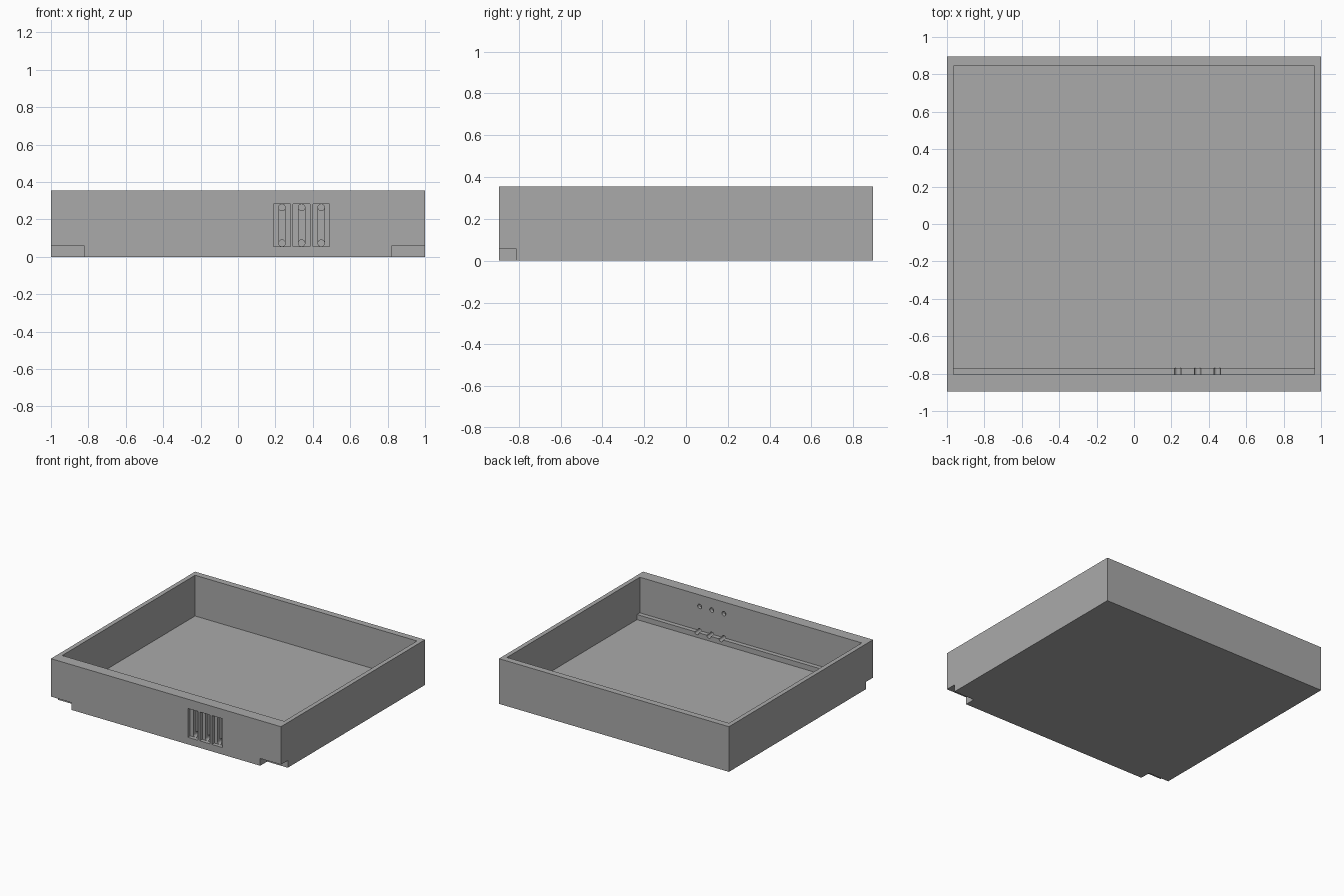
import bpy
import bmesh
import math
from mathutils import Matrix, Vector

cube = bpy.data.objects.get("Cube")
if cube:
    bpy.data.objects.remove(cube, do_unlink=True)

grey = bpy.data.materials.new("plain grey")
grey.use_nodes = True
GREY = (0.4, 0.4, 0.4, 1)
grey.diffuse_color = GREY
grey.node_tree.nodes["Principled BSDF"].inputs["Base Color"].default_value = GREY


def finish(name, bm):
    mesh = bpy.data.meshes.new(name)
    bm.to_mesh(mesh)
    bm.free()
    mesh.materials.append(grey)
    obj = bpy.data.objects.new(name, mesh)
    bpy.context.collection.objects.link(obj)
    return obj


def box(name, x, y, z):
    bm = bmesh.new()
    size = Vector((x[1] - x[0], y[1] - y[0], z[1] - z[0]))
    centre = Vector((sum(x) / 2, sum(y) / 2, sum(z) / 2))
    bmesh.ops.create_cube(bm, matrix=Matrix.Translation(centre) @ Matrix.Diagonal(size).to_4x4())
    return finish(name, bm)


def rod(name, x, z, radius, y):
    bm = bmesh.new()
    place = Matrix.Translation((x, sum(y) / 2, z)) @ Matrix.Rotation(math.pi / 2, 4, 'X')
    bmesh.ops.create_cone(bm, cap_ends=True, segments=24, radius1=radius, radius2=radius,
                          depth=y[1] - y[0], matrix=place)
    return finish(name, bm)


def cut(target, cutter):
    mod = target.modifiers.new(cutter.name, 'BOOLEAN')
    mod.operation = 'DIFFERENCE'
    mod.solver = 'EXACT'
    mod.object = cutter
    bpy.context.view_layer.objects.active = target
    bpy.ops.object.modifier_apply(modifier=mod.name)
    bpy.data.objects.remove(cutter, do_unlink=True)


# Open tray with a low ledge inside the front wall
FRONT, INNER, LEDGE = -0.895, -0.805, -0.77
tray = box("tray", (-1, 1), (FRONT, 0.895), (0, 0.355))
cut(tray, box("cavity", (-0.965, 0.965), (LEDGE, 0.845), (0.035, 0.5)))
cut(tray, box("ledge_space", (-0.965, 0.965), (INNER, LEDGE + 0.1), (0.075, 0.5)))

# Notches under both front corners
for side in (-1, 1):
    cut(tray, box("corner_notch", sorted((side * 0.82, side * 1.1)), (-1, -0.81), (-0.1, 0.057)))

# Three front recesses, each with a groove joining two through holes
for x in (0.235, 0.34, 0.445):
    cut(tray, box("recess", (x - 0.045, x + 0.045), (-1, FRONT + 0.03), (0.055, 0.282)))
    cut(tray, box("groove", (x - 0.017, x + 0.017), (-1, FRONT + 0.06), (0.073, 0.264)))
    for z in (0.073, 0.264):
        cut(tray, rod("hole", x, z, 0.0175, (-1, LEDGE + 0.02)))

bpy.ops.object.select_all(action='DESELECT')
tray.select_set(True)
bpy.context.view_layer.objects.active = tray
bpy.ops.object.shade_smooth_by_angle(angle=math.radians(30))
